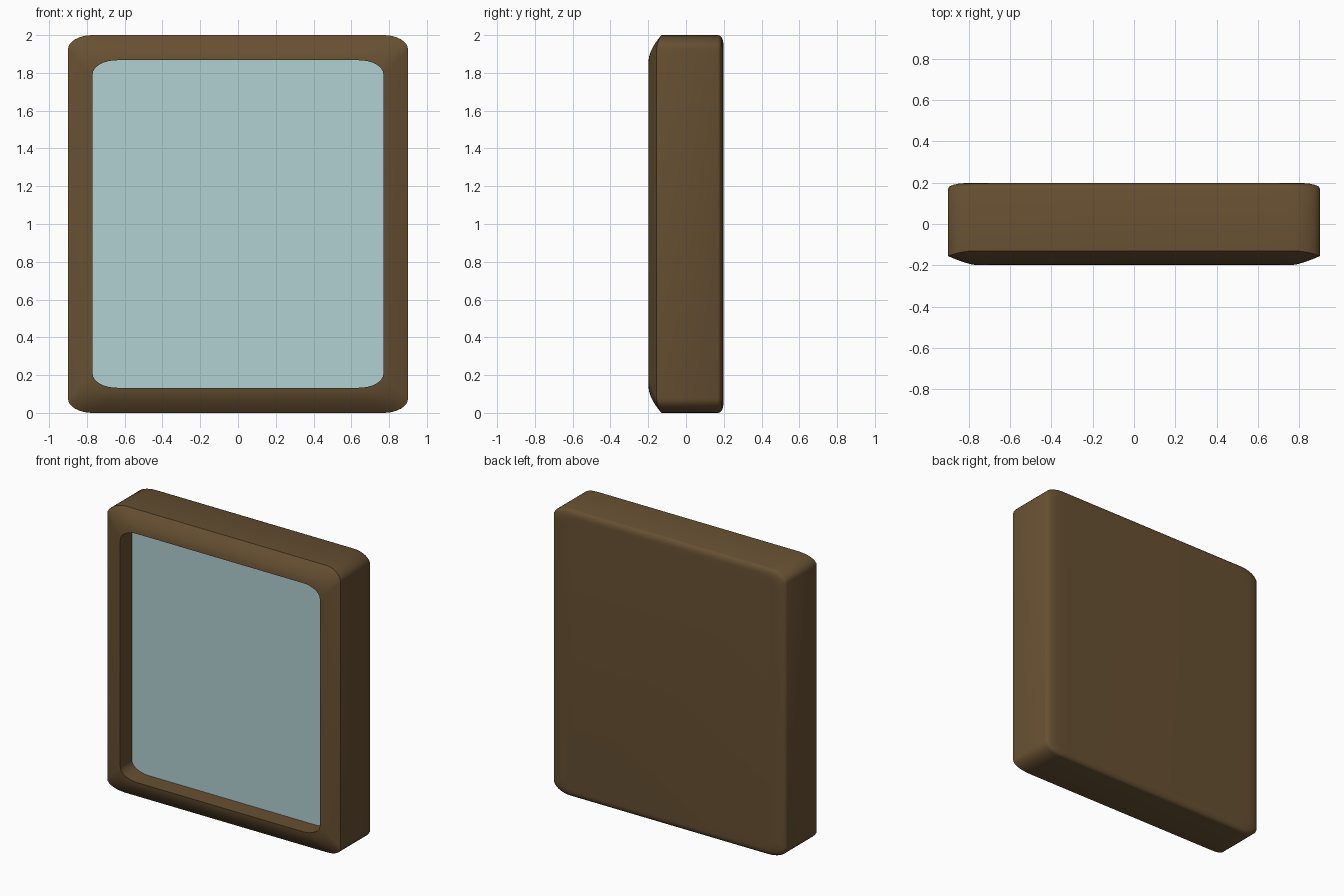
import bpy, bmesh, math

if "Cube" in bpy.data.objects:
    bpy.data.objects.remove(bpy.data.objects["Cube"])

ARC = 8  # segments per rounded corner


def material(name, rgb):
    m = bpy.data.materials.new(name)
    m.diffuse_color = (*rgb, 1)
    m.use_nodes = True
    m.node_tree.nodes["Principled BSDF"].inputs["Base Color"].default_value = m.diffuse_color
    return m


def outline(hx, hz, rx, rz):
    """Rounded rectangle with elliptical corners: (x, z, vertical weight)."""
    pts = []
    for q in range(4):
        for i in range(ARC + 1):
            a = math.pi / 2 * (q + i / ARC)
            c, s = math.cos(a), math.sin(a)
            sx = 1 if q in (0, 3) else -1
            sz = 1 if q in (0, 1) else -1
            pts.append((sx * (hx - rx) + rx * c, 1 + sz * (hz - rz) + rz * s, s * s))
    return pts


def ring(bm, hx, hz, rx, rz, depth):
    return [bm.verts.new((x, depth(w), z)) for x, z, w in outline(hx, hz, rx, rz)]


def finish(bm, name, mat, angle=35):
    me = bpy.data.meshes.new(name)
    bm.to_mesh(me)
    bm.free()
    ob = bpy.data.objects.new(name, me)
    bpy.context.collection.objects.link(ob)
    me.materials.append(mat)
    bpy.context.view_layer.objects.active = ob
    ob.select_set(True)
    bpy.ops.object.shade_smooth_by_angle(angle=math.radians(angle))
    ob.select_set(False)


brown = material("brown wood", (0.135, 0.080, 0.032))
glass = material("pale blue glass", (0.44, 0.63, 0.65))

PANE_Y = -0.07
bm = bmesh.new()
rings = []
# softly rounded back edge
for i in range(5):
    a = math.pi / 2 * i / 4
    k = 1 - math.sin(a)
    y = 0.17 + 0.028 * math.cos(a)
    rings.append(ring(bm, 0.9 - 0.09 * k, 1 - 0.045 * k, 0.13, 0.075, lambda w, y=y: y))
# domed front face: deeper falloff on the top and bottom rails than on the sides
for i in range(7):
    f = i / 6
    rings.append(ring(bm, 0.9 - 0.13 * f, 1 - 0.133 * f, 0.13, 0.075,
                      lambda w, f=f: -0.198 + (0.043 + 0.025 * w) * (1 - f) ** (1.3 + 0.4 * w)))
# inner wall of the recess
rings.append(ring(bm, 0.77, 0.867, 0.13, 0.075, lambda w: PANE_Y))

bm.faces.new(rings[0])
for a, b in zip(rings, rings[1:]):
    n = len(a)
    for i in range(n):
        j = (i + 1) % n
        bm.faces.new((a[i], a[j], b[j], b[i]))
bmesh.ops.recalc_face_normals(bm, faces=bm.faces)
# make sure the back panel faces +y
bm.faces.ensure_lookup_table()
if bm.faces[0].normal.y < 0:
    bmesh.ops.reverse_faces(bm, faces=bm.faces)
finish(bm, "frame", brown)

# recessed pane
bm = bmesh.new()
face = bm.faces.new(ring(bm, 0.77, 0.867, 0.13, 0.075, lambda w: PANE_Y))
face.normal_update()
if face.normal.y > 0:
    face.normal_flip()
finish(bm, "pane", glass)
